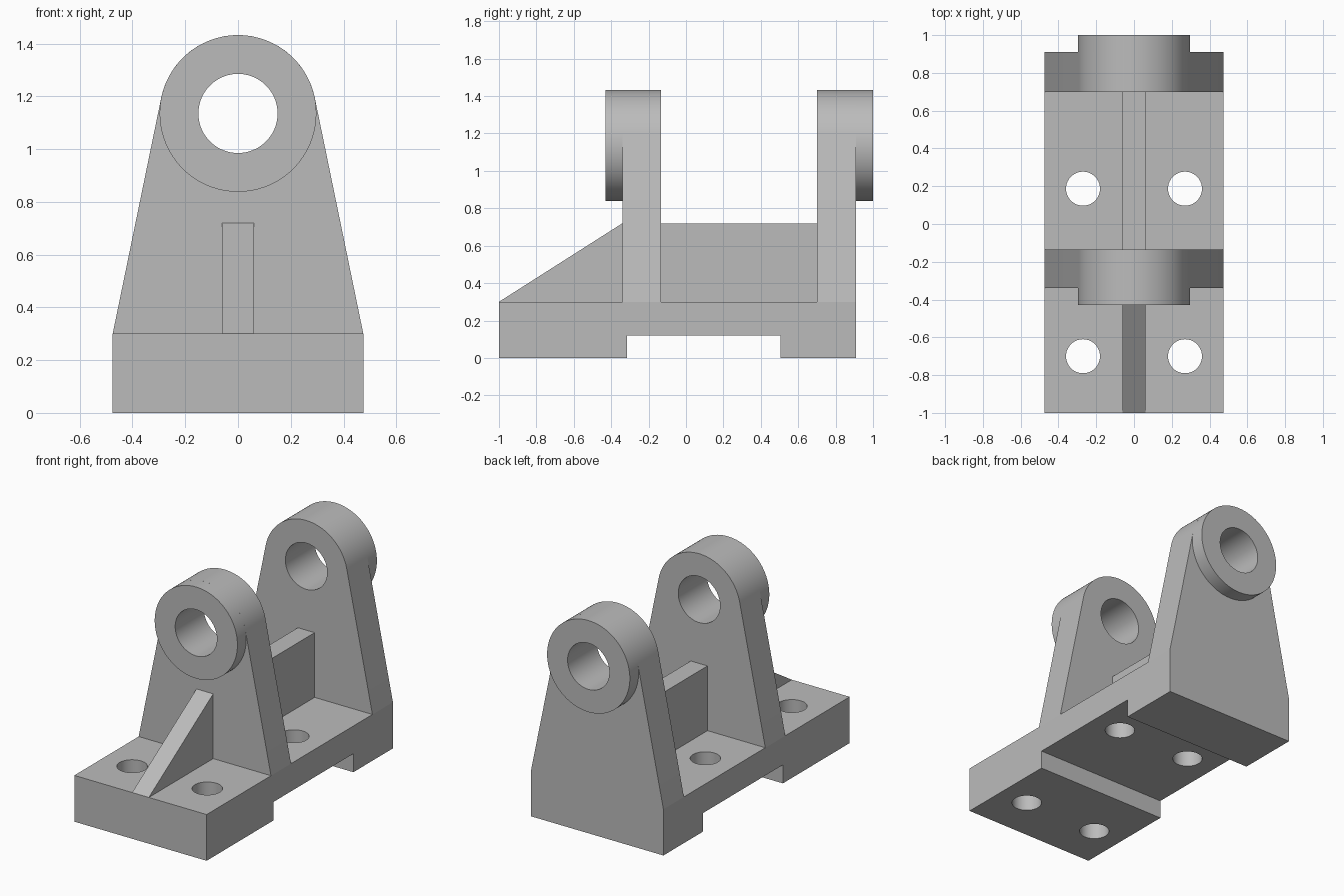
import bpy
import bmesh
from math import acos, atan2, cos, hypot, pi, sin
from mathutils import Vector

cube = bpy.data.objects.get("Cube")
if cube:
    bpy.data.objects.remove(cube, do_unlink=True)

# Main dimensions
HALF_W, BASE_TOP, BACK = 0.475, 0.30, 0.91
PIN_Z, BOSS_R, BORE_R = 1.135, 0.297, 0.15
RIB_HALF, RIB_TOP = 0.06, 0.72
LUGS = {"front": (-0.34, -0.135, -0.43), "back": (0.70, BACK, 1.0)}

grey = bpy.data.materials.new("plain grey")
grey.use_nodes = True
colour = (0.5, 0.5, 0.5, 1)
grey.diffuse_color = colour
grey.node_tree.nodes["Principled BSDF"].inputs["Base Color"].default_value = colour


def prism(name, profile, axis, start, end):
    """Extrude a 2D profile along an axis: x takes (y, z), y takes (x, z), z takes (x, y)."""
    def place(p):
        co = list(p)
        co.insert("xyz".index(axis), start)
        return co
    move = Vector([end - start if a == axis else 0 for a in "xyz"])
    bm = bmesh.new()
    face = bm.faces.new([bm.verts.new(place(p)) for p in profile])
    top = bmesh.ops.extrude_face_region(bm, geom=[face])["geom"]
    bmesh.ops.translate(bm, vec=move, verts=[v for v in top if isinstance(v, bmesh.types.BMVert)])
    bmesh.ops.recalc_face_normals(bm, faces=bm.faces)
    mesh = bpy.data.meshes.new(name)
    bm.to_mesh(mesh)
    bm.free()
    mesh.materials.append(grey)
    obj = bpy.data.objects.new(name, mesh)
    bpy.context.collection.objects.link(obj)
    return obj


def arc(cx, cy, r, a0=0.0, a1=2 * pi, steps=96):
    closed = a1 - a0 >= 2 * pi
    n = steps if closed else steps + 1
    return [(cx + r * cos(a0 + (a1 - a0) * i / steps),
             cy + r * sin(a0 + (a1 - a0) * i / steps)) for i in range(n)]


def cut(obj, cutters):
    for c in cutters:
        mod = obj.modifiers.new("hole", "BOOLEAN")
        mod.operation, mod.solver, mod.object = "DIFFERENCE", "EXACT", c
    graph = bpy.context.evaluated_depsgraph_get()
    mesh = bpy.data.meshes.new_from_object(obj.evaluated_get(graph))
    obj.modifiers.clear()
    obj.data = mesh


# Base plate with a slot underneath and four bolt holes
base = prism("base", [(-1, 0), (-0.315, 0), (-0.315, 0.12), (0.505, 0.12), (0.505, 0),
                      (BACK, 0), (BACK, BASE_TOP), (-1, BASE_TOP)], "x", -HALF_W, HALF_W)
bolts = [prism("bolt_cutter", arc(x, y, 0.09, steps=64), "z", -0.1, 0.5)
         for x in (-0.27, 0.27) for y in (-0.70, 0.187)]
cut(base, bolts)

# Lugs: tapered walls tangent to the round top, each with a collar on its outer side
bore = prism("bore_cutter", arc(0, PIN_Z, BORE_R), "y", -1.5, 1.5)
drop = PIN_Z - BASE_TOP
tangent = atan2(-drop, HALF_W) + acos(BOSS_R / hypot(HALF_W, drop))
outline = [(-HALF_W, BASE_TOP), (HALF_W, BASE_TOP)]
outline += arc(0, PIN_Z, BOSS_R, tangent, pi - tangent)
parts = [base]
for side, (y0, y1, tip) in LUGS.items():
    wall = prism(side + "_lug", outline, "y", y0, y1)
    root = y0 if tip < y0 else y1
    collar = prism(side + "_collar", arc(0, PIN_Z, BOSS_R), "y", root, tip)
    for part in (wall, collar):
        cut(part, [bore])
    parts += [wall, collar]

# Sloped front rib and straight rib between the lugs
front_y, inner_y = LUGS["front"][:2]
back_y = LUGS["back"][0]
parts.append(prism("front_rib", [(-1, BASE_TOP), (front_y, BASE_TOP), (front_y, RIB_TOP)],
                   "x", -RIB_HALF, RIB_HALF))
parts.append(prism("middle_rib", [(inner_y, BASE_TOP), (back_y, BASE_TOP),
                                  (back_y, RIB_TOP), (inner_y, RIB_TOP)],
                   "x", -RIB_HALF, RIB_HALF))

for cutter in bolts + [bore]:
    bpy.data.objects.remove(cutter, do_unlink=True)

# Smooth round surfaces, keep edges sharp
bpy.ops.object.select_all(action="DESELECT")
for part in parts:
    part.select_set(True)
bpy.context.view_layer.objects.active = base
bpy.ops.object.shade_smooth_by_angle(angle=pi / 6)
